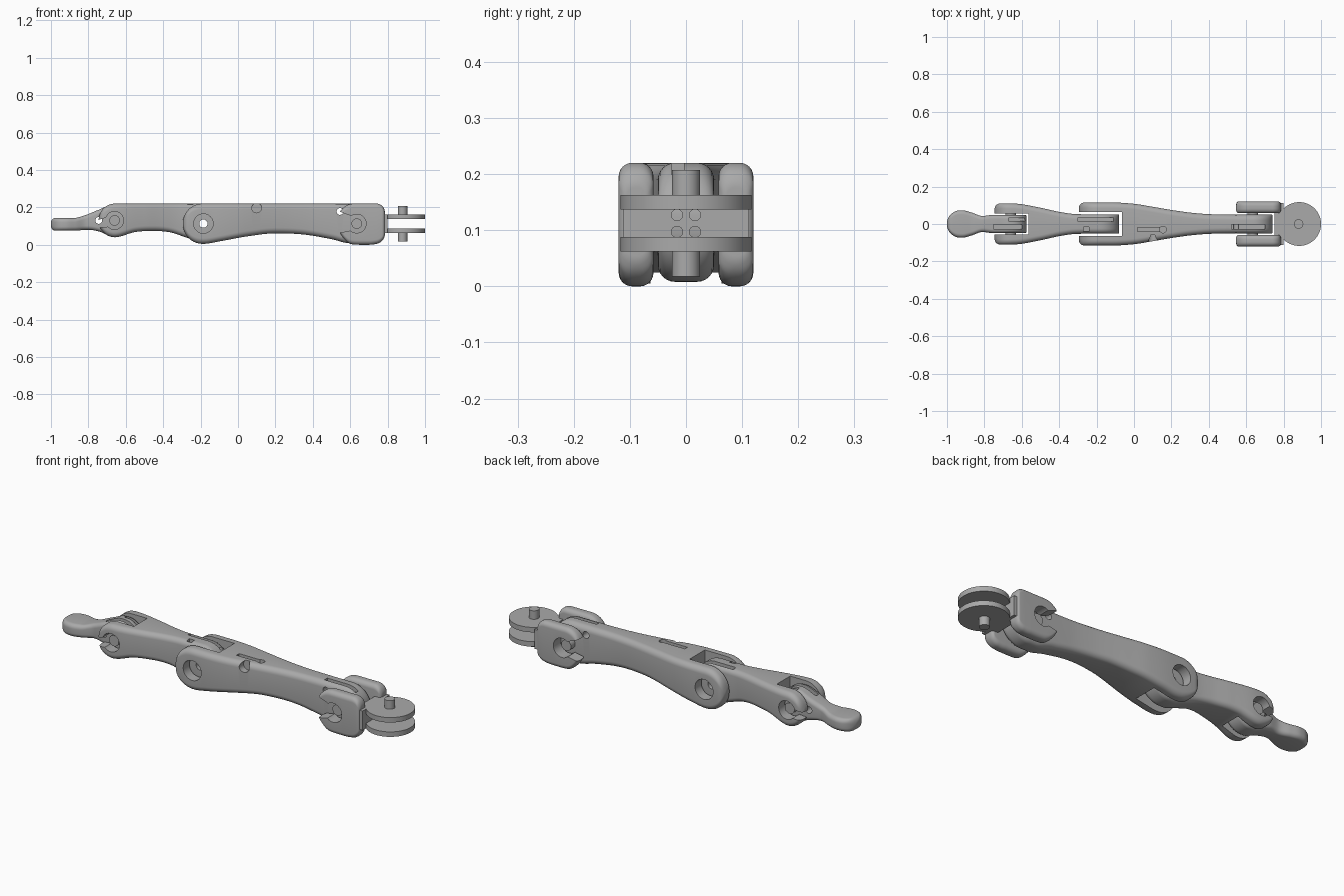
import bpy, bmesh, math
from mathutils import Matrix, Vector

cube = bpy.data.objects.get("Cube")
if cube:
    bpy.data.objects.remove(cube)

grey = bpy.data.materials.new("plain grey plastic")
grey.use_nodes = True
COLOUR = (0.4, 0.4, 0.4, 1)
grey.diffuse_color = COLOUR
grey.node_tree.nodes["Principled BSDF"].inputs["Base Color"].default_value = COLOUR


def make(name, bm):
    bmesh.ops.recalc_face_normals(bm, faces=bm.faces)
    mesh = bpy.data.meshes.new(name)
    bm.to_mesh(mesh)
    bm.free()
    mesh.materials.append(grey)
    obj = bpy.data.objects.new(name, mesh)
    bpy.context.collection.objects.link(obj)
    return obj


def curve_at(points, x):
    """Smooth value at x of a curve through a few points."""
    if x <= points[0][0]:
        return points[0][1]
    if x >= points[-1][0]:
        return points[-1][1]

    def slope(i):
        a, b = points[max(i - 1, 0)], points[min(i + 1, len(points) - 1)]
        flat = (points[i][1] - a[1]) * (b[1] - points[i][1]) <= 0
        return 0 if flat else (b[1] - a[1]) / (b[0] - a[0])
    i = max(k for k in range(len(points) - 1) if points[k][0] <= x)
    (x0, y0), (x1, y1) = points[i], points[i + 1]
    h = x1 - x0
    t = (x - x0) / h
    return (y0 * (1 + 2 * t) * (1 - t) ** 2 + slope(i) * h * t * (1 - t) ** 2
            + y1 * t * t * (3 - 2 * t) + slope(i + 1) * h * t * t * (t - 1))


def inset(d, r):
    """How far a corner of radius r pulls in at distance d from the end."""
    return r - math.sqrt(max(r * r - (r - d) ** 2, 0)) if d < r else 0


def loft(name, low, high, width, ends, round_ends, corner, y=0, steps=90):
    """Rounded cross-sections along x; ends give side-view corner radii."""
    start, stop = low[0][0], low[-1][0]
    bm = bmesh.new()
    rings = []
    for k in range(steps + 1):
        t = 0.004 + 0.992 * k / steps
        x = start + (stop - start) * (1 - math.cos(math.pi * t)) / 2
        trim = inset(x - start, ends[0]) + inset(stop - x, ends[1])
        side = inset(x - start, round_ends[0]) + inset(stop - x, round_ends[1])
        lo, hi = curve_at(low, x) + trim, curve_at(high, x) - trim
        half = curve_at(width, x) - side
        r = min(corner, (hi - lo) * 0.48, half * 0.9)
        ring = []
        for sy, sz, first in ((1, 1, 0), (-1, 1, 1), (-1, -1, 2), (1, -1, 3)):
            for j in range(7):
                a = (first + j / 6) * math.pi / 2
                cz = hi - r if sz > 0 else lo + r
                ring.append(bm.verts.new((x, y + sy * (half - r) + r * math.cos(a),
                                          cz + r * math.sin(a))))
        rings.append(ring)
    for a, b in zip(rings, rings[1:]):
        for j in range(len(a)):
            n = (j + 1) % len(a)
            bm.faces.new((a[j], a[n], b[n], b[j]))
    bm.faces.new(rings[0])
    bm.faces.new(rings[-1])
    return make(name, bm)


def box(name, x0, x1, y0, y1, z0, z1):
    bm = bmesh.new()
    bmesh.ops.create_cube(bm, size=1)
    bmesh.ops.scale(bm, vec=(x1 - x0, y1 - y0, z1 - z0), verts=bm.verts)
    bmesh.ops.translate(bm, vec=((x0 + x1) / 2, (y0 + y1) / 2, (z0 + z1) / 2), verts=bm.verts)
    return make(name, bm)


def rod(name, centre, radius, length, axis="Z", sides=48):
    bm = bmesh.new()
    turn = Matrix.Rotation(math.pi / 2, 4, "X") if axis == "Y" else Matrix()
    bmesh.ops.create_cone(bm, cap_ends=True, segments=sides, radius1=radius, radius2=radius,
                          depth=length, matrix=Matrix.Translation(Vector(centre)) @ turn)
    return make(name, bm)


def wedge(x, z, reach, rise, drop):
    """Cutter for the open jaw between a hinge hole and the front of a cheek."""
    bm = bmesh.new()
    verts = [bm.verts.new((px, -0.2, pz)) for px, pz in
             ((x, z + 0.03), (x - reach, z + rise), (x - reach, z - drop), (x, z - 0.03))]
    face = bm.faces.new(verts)
    out = bmesh.ops.extrude_face_region(bm, geom=[face])["geom"]
    bmesh.ops.translate(bm, vec=(0, 0.4, 0),
                        verts=[v for v in out if isinstance(v, bmesh.types.BMVert)])
    return make("jaw_cutter", bm)


def cut(obj, *cutters):
    for cutter in cutters:
        mod = obj.modifiers.new("cut", "BOOLEAN")
        mod.operation, mod.solver, mod.object = "DIFFERENCE", "EXACT", cutter
        graph = bpy.context.evaluated_depsgraph_get()
        mesh = bpy.data.meshes.new_from_object(obj.evaluated_get(graph))
        obj.modifiers.clear()
        obj.data = mesh
    for cutter in set(cutters):
        bpy.data.objects.remove(cutter)


def groove(x0, x1, y, half=0.011, floor=0.19):
    return box("groove_cutter", x0, x1, y - half, y + half, floor, 0.3)


def hole(x, z, radius, length=0.4, y=0):
    return rod("hole_cutter", (x, y, z), radius, length, "Y")


TIP, MID, BASE = (-0.66, 0.13), (-0.185, 0.113), (0.635, 0.113)

# Fingertip: flat rounded pad, narrow neck and hinge tang
fingertip = loft(
    "fingertip",
    [(-1, 0.075), (-0.87, 0.076), (-0.8, 0.08), (-0.74, 0.07), (-0.67, 0.045), (-0.575, 0.045)],
    [(-1, 0.143), (-0.88, 0.143), (-0.82, 0.157), (-0.75, 0.185), (-0.67, 0.213), (-0.575, 0.213)],
    [(-1, 0.065), (-0.92, 0.073), (-0.87, 0.062), (-0.81, 0.043), (-0.75, 0.049), (-0.575, 0.047)],
    (0.025, 0.08), (0.06, 0.004), 0.022)
cut(fingertip, hole(-0.745, 0.13, 0.018), groove(-0.75, -0.6, -0.015, floor=0.165),
    groove(-0.67, -0.55, 0.025, 0.008, 0.17))

# Middle segment: fork at the tip end, tang at the other
middle = loft(
    "middle_segment",
    [(-0.745, 0.04), (-0.66, 0.04), (-0.55, 0.068), (-0.45, 0.074), (-0.36, 0.066),
     (-0.28, 0.04), (-0.2, 0.015), (-0.08, 0.015)],
    [(-0.745, 0.22), (-0.08, 0.22)],
    [(-0.745, 0.11), (-0.62, 0.108), (-0.5, 0.087), (-0.4, 0.065), (-0.31, 0.053), (-0.08, 0.052)],
    (0.088, 0.1), (0.03, 0.004), 0.028)
cut(middle, box("fork_cutter", -0.8, -0.565, -0.055, 0.055, -0.1, 0.3),
    hole(*TIP, 0.048), wedge(*TIP, 0.11, -0.005, 0.04),
    hole(*MID, 0.022), groove(-0.3, -0.1, 0.025), groove(-0.27, -0.24, -0.028))

# Long segment: wide fork tapering to a narrow tang
long_segment = loft(
    "long_segment",
    [(-0.295, 0.005), (-0.185, 0.005), (-0.1, 0.018), (0.05, 0.045), (0.2, 0.061),
     (0.35, 0.055), (0.5, 0.03), (0.6, 0.008), (0.74, 0.008)],
    [(-0.295, 0.22), (0.74, 0.22)],
    [(-0.295, 0.115), (-0.12, 0.115), (0, 0.108), (0.1, 0.092), (0.2, 0.075),
     (0.3, 0.061), (0.42, 0.052), (0.74, 0.05)],
    (0.105, 0.1), (0.03, 0.004), 0.03)
cut(long_segment, box("fork_cutter", -0.35, -0.065, -0.063, 0.063, -0.1, 0.3),
    hole(*MID, 0.052), groove(0.02, 0.17, -0.03), groove(0.52, 0.7, -0.015),
    rod("screw_hole_cutter", (0.155, -0.03, 0.2), 0.018, 0.1),
    hole(0.1, 0.197, 0.026, 0.1, -0.11), hole(0.545, 0.178, 0.018))

# Knuckle: two open-jawed cheeks
for side, y in (("left", 0.089), ("right", -0.089)):
    cheek = loft(side + "_knuckle_cheek",
                 [(0.535, 0.02), (0.6, 0.003), (0.7, 0), (0.785, 0.01)],
                 [(0.535, 0.22), (0.785, 0.22)], [(0.535, 0.031), (0.785, 0.031)],
                 (0.085, 0.045), (0.02, 0.015), 0.024, y)
    cut(cheek, hole(*BASE, 0.05), wedge(*BASE, 0.12, 0.075, 0.055))

# Knuckle web with four cord holes
web = box("knuckle_web", 0.752, 0.8, -0.112, 0.112, 0.062, 0.163)
for y in (-0.016, 0.016):
    for z in (0.097, 0.127):
        bm = bmesh.new()
        bmesh.ops.create_cone(bm, cap_ends=True, segments=24, radius1=0.01, radius2=0.01, depth=0.2,
                              matrix=Matrix.Translation((0.78, y, z)) @ Matrix.Rotation(math.pi / 2, 4, "Y"))
        cut(web, make("cord_hole_cutter", bm))

# Swivel plates and their stub pins
for label, plate_z, pin_z in (("upper", 0.15, 0.185), ("lower", 0.075, 0.04)):
    rod(label + "_swivel_plate", (0.883, 0, plate_z), 0.117, 0.026, sides=72)
    rod(label + "_swivel_pin", (0.88, 0, pin_z), 0.025, 0.045)

# Hinge pins
for label, (x, z) in (("tip", TIP), ("knuckle", BASE)):
    rod(label + "_hinge_pin", (x, 0, z), 0.028, 0.17, "Y")

for obj in bpy.context.collection.objects:
    if obj.type == "MESH" and grey.name in obj.data.materials:
        obj.data.shade_smooth()
        obj.data.set_sharp_from_angle(angle=math.radians(32))
